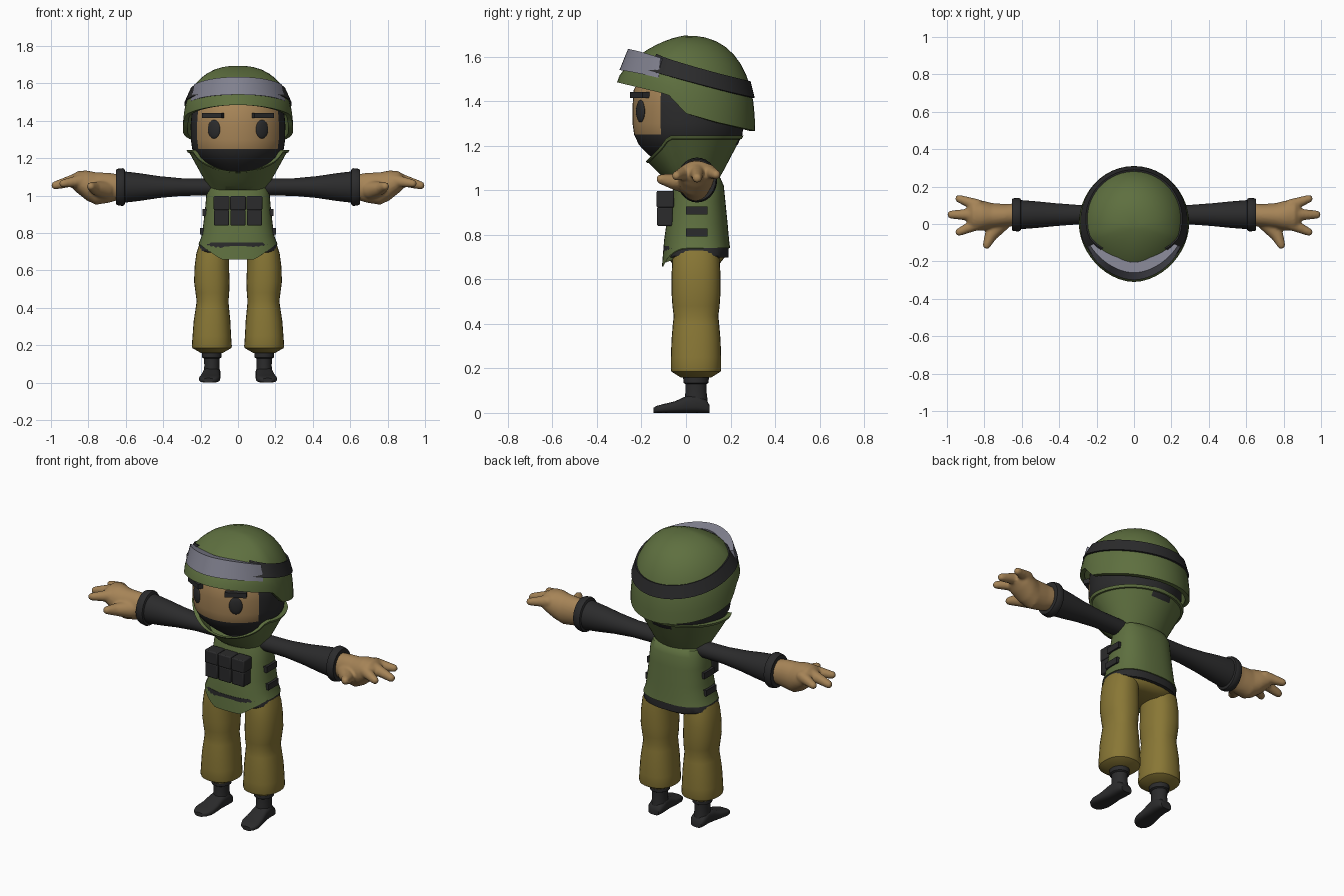
import bpy, bmesh, math
from math import sin, cos, radians, pi
from mathutils import Vector, Matrix

if "Cube" in bpy.data.objects:
    bpy.data.objects.remove(bpy.data.objects["Cube"])

def material(name, rgb):
    m = bpy.data.materials.new(name)
    m.diffuse_color = (*rgb, 1)
    m.use_nodes = True
    m.node_tree.nodes["Principled BSDF"].inputs["Base Color"].default_value = m.diffuse_color
    return m

GREEN = material("olive green", (0.112, 0.16, 0.05))
BLACK = material("charcoal cloth", (0.024, 0.024, 0.025))
SKIN = material("tan skin", (0.38, 0.23, 0.095))
PANTS = material("mustard cloth", (0.25, 0.185, 0.036))
GREY = material("lens grey", (0.22, 0.22, 0.275))

def finish(name, bm, mats, angle=40, mirror=False, bevel=0):
    bmesh.ops.recalc_face_normals(bm, faces=bm.faces[:])
    for f in bm.faces:
        f.smooth = True
    me = bpy.data.meshes.new(name)
    bm.to_mesh(me)
    bm.free()
    me.set_sharp_from_angle(angle=radians(angle))
    ob = bpy.data.objects.new(name, me)
    bpy.context.collection.objects.link(ob)
    for m in mats:
        me.materials.append(m)
    if bevel:
        b = ob.modifiers.new("bevel", 'BEVEL')
        b.width, b.segments = bevel, 2
    if mirror:
        ob.modifiers.new("mirror", 'MIRROR').use_mirror_merge = False
    return ob

def skin_rings(bm, rings):  # bridge equal closed rings and cap both ends
    vs = [[bm.verts.new(p) for p in r] for r in rings]
    n = len(vs[0])
    for a, b in zip(vs, vs[1:]):
        for i in range(n):
            j = (i + 1) % n
            bm.faces.new((a[i], a[j], b[j], b[i]))
    bm.faces.new(vs[0])
    bm.faces.new(vs[-1])

def loft(name, rings, mat, **kw):
    bm = bmesh.new()
    skin_rings(bm, rings)
    return finish(name, bm, [mat], **kw)

def oval(c, ra, rb, axis='z', p=2.0, n=28):  # superellipse ring
    out = []
    for i in range(n):
        t = 2 * pi * i / n
        u = ra * math.copysign(abs(cos(t)) ** (2 / p), cos(t))
        v = rb * math.copysign(abs(sin(t)) ** (2 / p), sin(t))
        out.append(Vector(c) + Vector({'z': (u, v, 0), 'x': (0, u, v), 'y': (u, 0, v)}[axis]))
    return out

def box(bm, c, size, rot=0):
    m = Matrix.Translation(c) @ Matrix.Rotation(rot, 4, 'Z') @ Matrix.Diagonal((*size, 1))
    bmesh.ops.create_cube(bm, size=1, matrix=m)

def interp(x, pts):
    if x <= pts[0][0]:
        return pts[0][1]
    for (a, u), (b, v) in zip(pts, pts[1:]):
        if x <= b:
            return u + (v - u) * (x - a) / (b - a)
    return pts[-1][1]

# Helmet surface: azimuth, drop fraction from crown to rim, offset
CROWN = 1.695
def plan(a):
    p = 2.0 if sin(a) > 0 else 1.85
    return (abs(cos(a) / 0.295) ** p + abs(sin(a) / 0.31) ** p) ** (-1 / p)

def rim_z(a):
    return interp(plan(a) * sin(a), [(-.31, 1.485), (-.08, 1.43), (0, 1.345), (.14, 1.305), (.31, 1.267)])

def dome(a, d, off=0.0):
    p = interp(sin(a), [(-1, 1.5), (0, 2.35), (1, 2.4)])
    r = max(plan(a) * (1 - (1 - d) ** p) ** (1 / p) + off, 0.002)
    return Vector((r * cos(a), r * sin(a), CROWN - (CROWN - rim_z(a)) * d + min(off, 0) * (1 - d)))

def dome_at(a, z, off):
    return dome(a, min(max((CROWN - z) / (CROWN - rim_z(a)), 0), 1), off)

az = [2 * pi * i / 48 for i in range(48)]
steps = [.003, .02, .06, .12, .2, .3, .42, .56, .7, .85, 1]
rings = [[dome(a, d) for a in az] for d in steps]
rings += [[dome(a, d, -.025) for a in az] for d in reversed(steps[3:])]
loft("helmet", rings, GREEN, angle=50)
# Tilted strap round the helmet
rings = []
for i in range(41):
    a = radians(-38 + 256 * i / 40)
    zc = 1.56 - 0.255 * (0.3 * sin(a) + .12)
    rings.append([dome_at(a, zc + dz, o) for dz, o in
                  ((-.037, -.01), (-.037, .009), (.037, .009), (.037, -.01))])
loft("helmet_strap", rings, BLACK)
# Curved goggles on the brow
rings = []
for i in range(25):
    t = -1 + i / 12
    a, e = radians(-90 + 64 * t), t * t
    lo, hi, r = 1.54 - .035 * e, 1.635 - .04 * e, plan(a)
    rings.append([Vector((r * f * cos(a), r * f * sin(a), z)) for f, z in
                  ((.74, lo), (.965, lo), (.84 + .055 * e, hi), (.66, hi - .015))])
loft("goggles", rings, GREY)

# Head: hood with a skin coloured face opening
bm = bmesh.new()
prof = [(1.10, .08, .10), (1.14, .135, .155), (1.17, .18, .19), (1.205, .22, .222), (1.25, .245, .243),
        (1.30, .252, .25), (1.38, .253, .25), (1.45, .247, .245), (1.52, .21, .21), (1.58, .13, .13)]
skin_rings(bm, [oval((0, .01, z), w, d, n=48) for z, w, d in prof])
for f in bm.faces:
    c = f.calc_center_median()
    ang = math.degrees(math.atan2(c.y - .01, c.x))
    if 1.25 < c.z < 1.53 and -150 < ang < -30:
        f.material_index = 1
finish("head", bm, [BLACK, SKIN])
# Eyes and brows
bm = bmesh.new()
m = (Matrix.Translation((.128, -.204, 1.355)) @ Matrix.Rotation(radians(28), 4, 'Z')
     @ Matrix.Diagonal((.037, .012, .05, 1)))
bmesh.ops.create_uvsphere(bm, u_segments=24, v_segments=12, radius=1, matrix=m)
finish("eyes", bm, [BLACK], mirror=True)
bm = bmesh.new()
box(bm, (.132, -.208, 1.428), (.118, .035, .028), radians(28))
finish("brows", bm, [BLACK], mirror=True)

# High collar: bowl with dipped front edge
def collar_ring(t, inset):
    out = []
    for a in az:
        s = sin(a)
        z = 1.245 - .115 * interp(-s, [(.45, 0), (.65, .45), (1, 1)])
        rim = Vector((.268 * cos(a), (.25 if s > 0 else .175) * s, z))
        p = Vector((.145 * cos(a), .035 + .1 * s, 1.03)).lerp(rim, t)
        out.append(Vector((p.x * (1 - inset), p.y * (1 - inset), p.z - .1 * (t - t ** 1.15))))
    return out

loft("collar", [collar_ring(t, 0) for t in (0, .25, .5, .75, .93)]
     + [collar_ring(.935, -.035), collar_ring(1, -.03), collar_ring(1, .07), collar_ring(.5, .1)], GREEN)

# Vest with a lowered front flap, and belt
prof = [(1.075, .11, -.02, .12), (1.055, .155, -.045, .155), (1.02, .168, -.055, .17), (.95, .174, -.07, .177),
        (.85, .185, -.088, .187), (.78, .196, -.098, .193), (.74, .212, -.108, .198)]
rings = [oval((0, (f + b) / 2, z), w, (b - f) / 2, p=2.5, n=40) for z, w, f, b in prof]
for p in rings[-1]:
    if p.y < .04:
        p.z -= .082 * interp(abs(p.x), [(.09, 1), (.205, 0)])
loft("vest", rings, GREEN)
loft("belt", [oval((0, .045, z), w, .147, p=2.5, n=40)
              for z, w in ((.75, .2), (.738, .208), (.705, .212), (.697, .2))], BLACK)
# Chest pouches with flaps, and side buckles
bm = bmesh.new()
for x in (-.088, 0, .088):
    box(bm, (x, -.095, .882), (.08, .07, .085))
    box(bm, (x, -.093, .96), (.084, .078, .075))
finish("pouches", bm, [BLACK], bevel=.006)
bm = bmesh.new()
for z, x in ((.91, .178), (.81, .19)):
    box(bm, (x, .048, z), (.024, .095, .036))
finish("side_buckles", bm, [BLACK], mirror=True)

# Trousers
loft("hips", [oval((0, .045, z), w, d, p=2.4) for z, w, d in
              ((.73, .2, .135), (.70, .2, .13), (.675, .17, .11), (.66, .11, .08))], PANTS)
prof = [(.73, .125, .085, .1), (.69, .135, .088, .106), (.62, .14, .092, .11), (.54, .14, .095, .11),
        (.48, .137, .09, .106), (.435, .136, .085, .1), (.40, .137, .089, .104), (.33, .139, .098, .11),
        (.25, .14, .103, .113), (.195, .14, .107, .113), (.185, .14, .104, .11), (.16, .14, .06, .07)]
loft("trouser_legs", [oval((x, .045, z), a, b, p=2.3) for z, x, a, b in prof], PANTS, mirror=True)
# Boots: shaft with cuff, then foot
prof = [(.175, .05, .055), (.16, .053, .058), (.135, .053, .056), (.13, .042, .048), (.09, .04, .048), (.03, .046, .055)]
loft("boot_shaft", [oval((.14, .045, z), a, b) for z, a, b in prof], BLACK, mirror=True)
prof = [(.106, .14, .034, .035), (.09, .14, .044, .06), (.045, .14, .047, .085), (0, .144, .047, .075),
        (-.05, .148, .053, .052), (-.1, .153, .056, .04), (-.13, .156, .045, .032), (-.145, .158, .025, .024)]
loft("boot_foot", [oval((x, y, h / 2), w, h / 2, 'y', 3) for y, x, w, h in prof], BLACK, mirror=True)

# Sleeves and cuffs
prof = [(.13, .05, .045), (.3, .052, .047), (.42, .061, .058), (.52, .071, .073), (.61, .078, .084)]
loft("sleeves", [oval((x, .05, 1.046), a, b, 'x') for x, a, b in prof], BLACK, mirror=True)
prof = [(.6, .07, .075), (.608, .086, .097), (.618, .09, .101), (.64, .088, .098), (.652, .084, .093), (.652, .05, .06)]
loft("sleeve_cuffs", [oval((x, .05, 1.046), a, b, 'x') for x, a, b in prof], BLACK, mirror=True)

# Hands: palm plus capsule fingers fused together
def capsule(bm, ends):
    vs = [bm.verts.new(v) for c, r in ends for k in range(-80, 81, 20)
          for v in oval(Vector(c) + Vector((0, 0, r * sin(radians(k)))), r * cos(radians(k)), r * cos(radians(k)), n=16)]
    h = bmesh.ops.convex_hull(bm, input=vs)
    for v in {g for g in h['geom_interior'] + h['geom_unused'] if isinstance(g, bmesh.types.BMVert)}:
        if v.is_valid:
            bm.verts.remove(v)

bm = bmesh.new()
prof = [(.635, .05, 1.046, .06, .068), (.69, .045, 1.042, .062, .08), (.76, .042, 1.038, .07, .087),
        (.81, .045, 1.055, .08, .08), (.86, .05, 1.073, .083, .058), (.89, .05, 1.075, .06, .03)]
skin_rings(bm, [oval((x, y, z), a, b, 'x') for x, y, z, a, b in prof])
for p, q, r1, r2 in [((.84, .1, 1.085), (.935, .135, 1.07), .034, .021),
                     ((.85, .05, 1.09), (.977, .05, 1.055), .036, .022),
                     ((.84, 0, 1.08), (.935, -.043, 1.065), .034, .021),
                     ((.71, .01, 1.03), (.765, -.06, 1.04), .05, .034),
                     ((.765, -.06, 1.04), (.787, -.112, 1.05), .034, .022)]:
    capsule(bm, ((p, r1), (q, r2)))
ob = finish("hands", bm, [SKIN], angle=180)
rm = ob.modifiers.new("fuse", 'REMESH')
rm.mode, rm.voxel_size, rm.use_smooth_shade = 'VOXEL', .008, True
sm = ob.modifiers.new("soften", 'SMOOTH')
sm.factor, sm.iterations = .5, 4
ob.modifiers.new("mirror", 'MIRROR').use_mirror_merge = False
